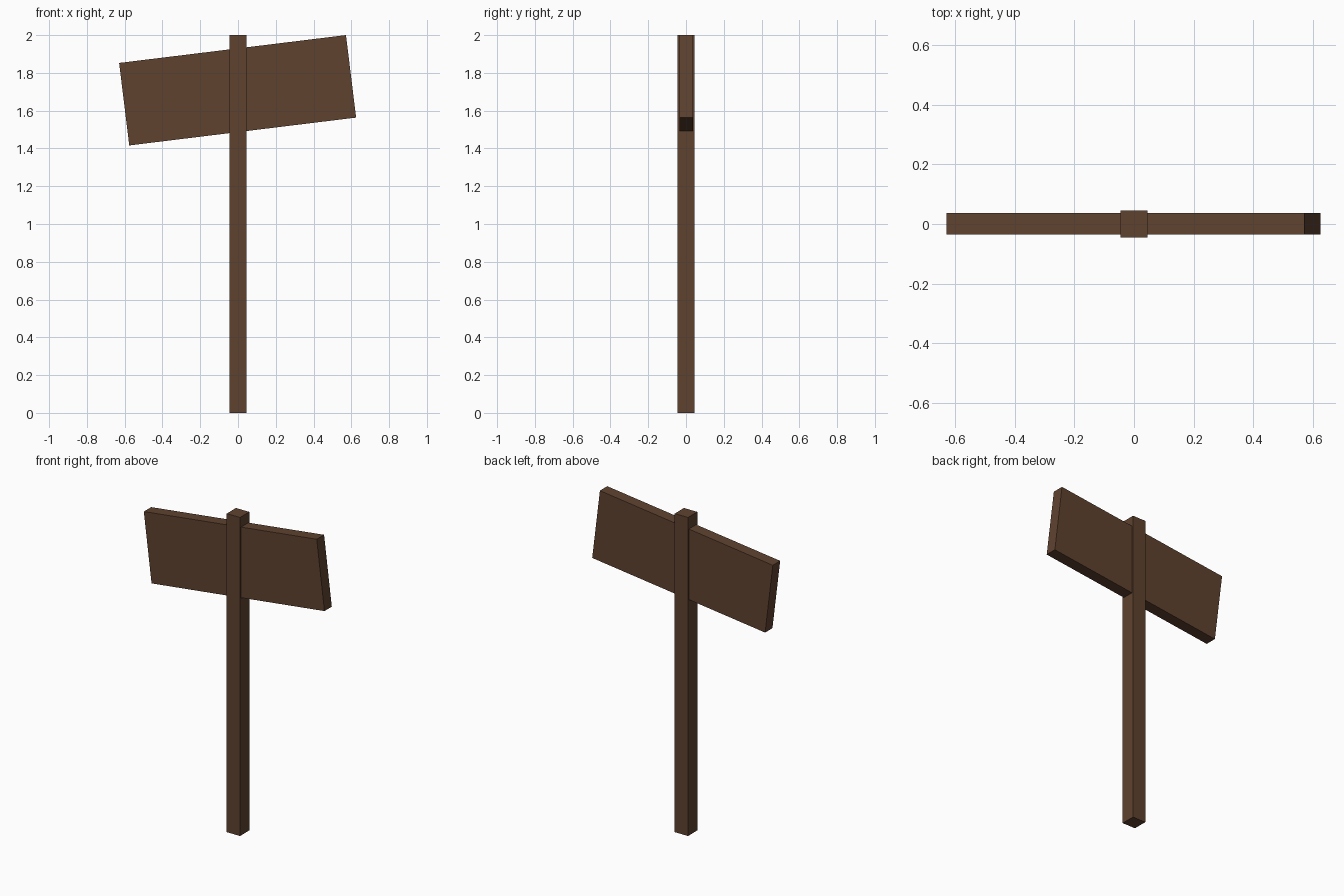
import bpy
import math

if "Cube" in bpy.data.objects:
    bpy.data.objects.remove(bpy.data.objects["Cube"])

# Single dark wood colour
wood = bpy.data.materials.new("dark_wood")
wood.diffuse_color = (0.115, 0.055, 0.029, 1.0)
wood.use_nodes = True
wood.node_tree.nodes["Principled BSDF"].inputs["Base Color"].default_value = wood.diffuse_color


def box(name, size, centre, tilt=0.0):
    """Box of the given size, tilted about the y axis (degrees)."""
    bpy.ops.mesh.primitive_cube_add(size=1, location=centre,
                                    rotation=(0, math.radians(tilt), 0))
    ob = bpy.context.object
    ob.name = name
    ob.scale = size
    ob.data.materials.append(wood)
    return ob


# Upright post
box("post", (0.092, 0.092, 2.0), (0, 0, 1.0))

# Tilted sign board running through the post
box("sign_board", (1.21, 0.073, 0.44), (-0.002, 0.001, 1.708), -7)
